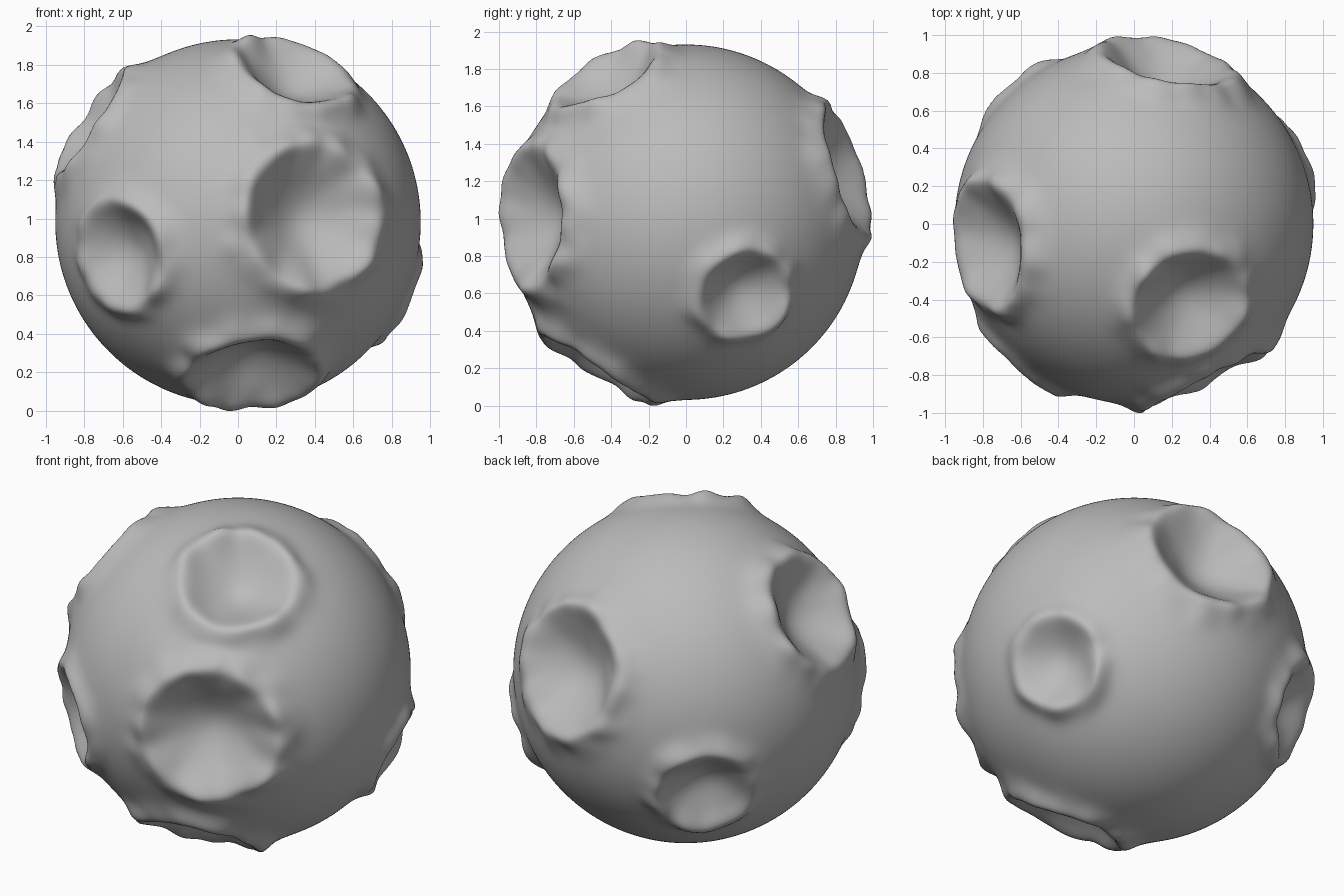
import bpy
import bmesh
import math
from mathutils import Vector, noise

if "Cube" in bpy.data.objects:
    bpy.data.objects.remove(bpy.data.objects["Cube"], do_unlink=True)

RADIUS = 0.95
LIFT = 0.05

# Craters: direction from the centre, rim radius
CRATERS = [
    ((0.39, -0.83, 0.03), 0.375),   # large front
    ((-0.63, -0.72, -0.17), 0.28),  # small front
    ((0.08, -0.49, -0.80), 0.34),   # underside
    ((0.30, -0.43, 0.80), 0.31),    # top
    ((0.86, 0.33, -0.40), 0.25),    # left side
    ((-0.80, -0.11, 0.54), 0.33),   # right side
    ((0.18, 0.88, 0.28), 0.36),     # large back
    ((-0.61, 0.68, -0.33), 0.27),   # small back
]
CRATERS = [(Vector(d).normalized(), r) for d, r in CRATERS]


def surface_radius(direction):
    """Distance from the centre to the cratered ground."""
    lift = LIFT + 0.04 * noise.noise(direction * 7)
    wobble = 1 + 0.05 * noise.noise(direction * 4)
    raised, bowl = 0.0, None
    for axis, rim in CRATERS:
        rim_angle = math.asin(rim / (RADIUS + LIFT))
        t = direction.angle(axis) / rim_angle * wobble
        if t < 1:
            # Bowl sunk below the flat plane of the rim, uneven only at its edge
            plane = math.sqrt((RADIUS + LIFT) ** 2 - rim ** 2)
            bowl = (plane - 0.5 * rim * (1 - t ** 2)) / math.cos(rim_angle * t)
            bowl += (lift - LIFT) * t ** 4
        else:
            # Raised lip fading into the ground
            raised = max(raised, lift * math.exp(-((t - 1) / 0.3) ** 2))
    return bowl if bowl is not None else RADIUS + raised


# Cratered ball
bm = bmesh.new()
bmesh.ops.create_icosphere(bm, subdivisions=7, radius=1)
for v in bm.verts:
    d = v.co.normalized()
    v.co = d * surface_radius(d)
# Soften the rims
for _ in range(6):
    bmesh.ops.smooth_vert(bm, verts=bm.verts, factor=0.5,
                          use_axis_x=True, use_axis_y=True, use_axis_z=True)
# Stand on the ground
low = min(v.co.z for v in bm.verts)
bmesh.ops.translate(bm, verts=bm.verts, vec=(0, 0, -low))
for f in bm.faces:
    f.smooth = True
mesh = bpy.data.meshes.new("cratered_moon")
bm.to_mesh(mesh)
bm.free()
moon = bpy.data.objects.new("cratered_moon", mesh)
bpy.context.collection.objects.link(moon)

# Plain grey rock
rock = bpy.data.materials.new("grey_rock")
rock.use_nodes = True
colour = (0.5, 0.5, 0.5, 1)
rock.diffuse_color = colour
rock.node_tree.nodes["Principled BSDF"].inputs["Base Color"].default_value = colour
mesh.materials.append(rock)
